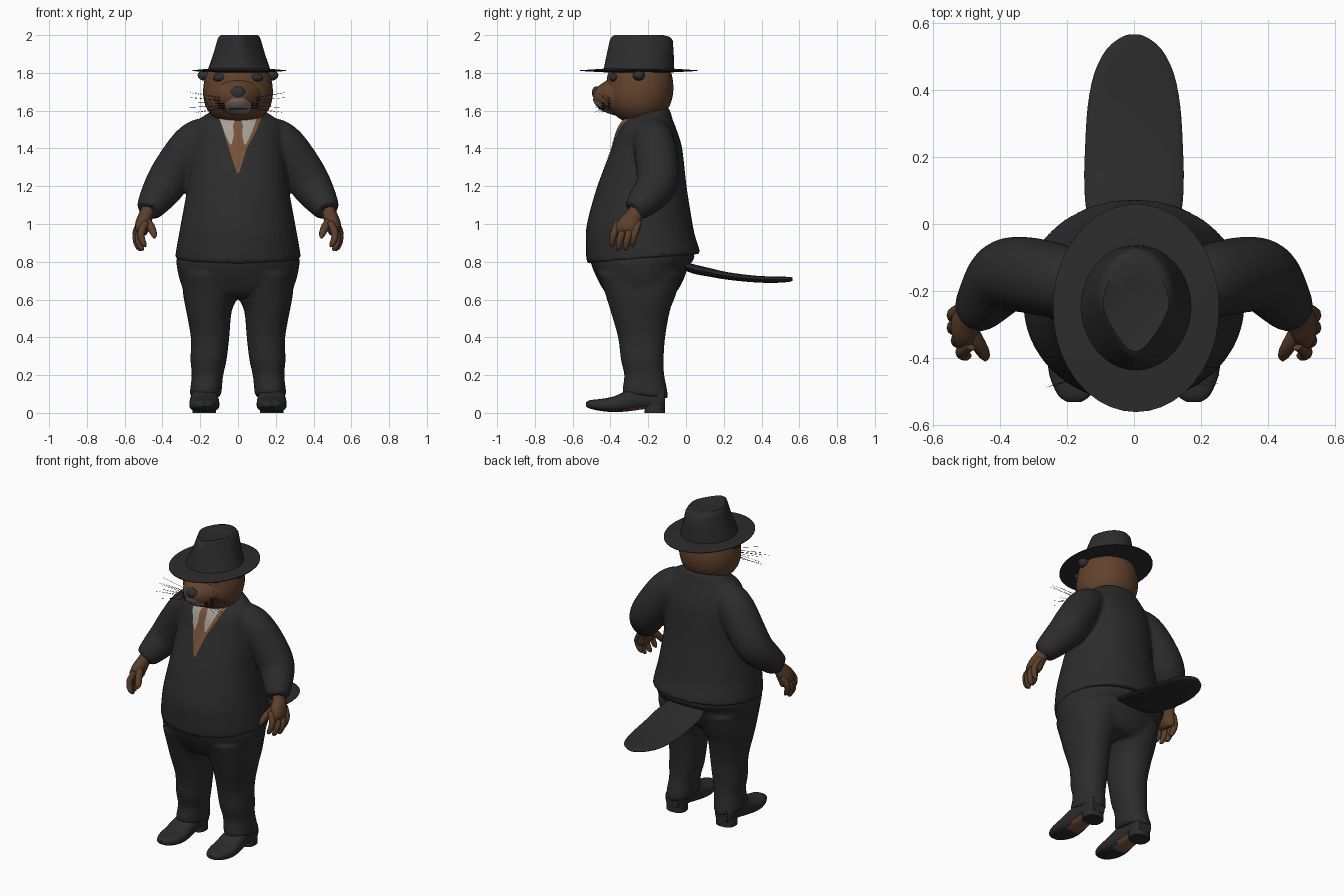
import bpy, bmesh, math, random
from mathutils import Vector
from mathutils.bvhtree import BVHTree

if "Cube" in bpy.data.objects:
    bpy.data.objects.remove(bpy.data.objects["Cube"])

random.seed(4)


def material(name, r, g, b):
    m = bpy.data.materials.new(name)
    m.diffuse_color = (r, g, b, 1)
    m.use_nodes = True
    m.node_tree.nodes["Principled BSDF"].inputs["Base Color"].default_value = m.diffuse_color
    return m


CLOTH = material("charcoal cloth", .025, .025, .025)
FUR = material("brown fur", .122, .055, .026)
SKIN = material("dark brown paw", .105, .050, .025)
TIE = material("light brown", .18, .085, .04)
SHIRT = material("off white", .37, .345, .30)
MUZZLE = material("grey muzzle", .22, .19, .165)
DARK = material("dark grey", .030, .030, .032)
BLACK = material("black", .010, .010, .010)

XY = (Vector((1, 0, 0)), Vector((0, 1, 0)))
XZ = (Vector((1, 0, 0)), Vector((0, 0, 1)))


def shade(me, mat, angle=40):
    me.materials.clear()
    me.materials.append(mat)
    for p in me.polygons:
        p.use_smooth = True
    me.set_sharp_from_angle(angle=math.radians(angle))


def finish(name, bm, mat):
    bmesh.ops.recalc_face_normals(bm, faces=bm.faces)
    me = bpy.data.meshes.new(name)
    bm.to_mesh(me)
    bm.free()
    shade(me, mat)
    ob = bpy.data.objects.new(name, me)
    bpy.context.collection.objects.link(ob)
    return ob


def spline(st, sub):
    """Catmull-Rom resampling of the stations."""
    out = []
    for i in range(len(st) - 1):
        p0, p1, p2, p3 = st[max(i - 1, 0)], st[i], st[i + 1], st[min(i + 2, len(st) - 1)]
        for k in range(sub):
            t = k / sub
            out.append([.5 * (2 * b + (c - a) * t + (2 * a - 5 * b + 4 * c - d) * t * t
                              + (3 * b - a - 3 * c + d) * t ** 3)
                        for a, b, c, d in zip(p0, p1, p2, p3)])
    return out + [list(st[-1])]


def tube(name, stations, mat, frame=None, n=24, sub=3, e=1.0, tilt=None):
    """Loft through stations (x, y, z, radius u, radius v)."""
    st = spline(stations, sub) if sub > 1 else stations
    bm = bmesh.new()
    rings = []
    for i, s in enumerate(st):
        c = Vector(s[:3])
        if frame:
            u, v = frame
        else:
            t = (Vector(st[min(i + 1, len(st) - 1)][:3]) - Vector(st[max(i - 1, 0)][:3])).normalized()
            u = t.cross(Vector((0, 1, 0))).normalized()
            v = u.cross(t)
        ring = []
        for k in range(n):
            a = 2 * math.pi * k / n
            ca, sa = math.cos(a), math.sin(a)
            p = c + u * s[3] * math.copysign(abs(ca) ** e, ca) + v * s[4] * math.copysign(abs(sa) ** e, sa)
            if tilt:
                p.z += tilt(p, c)
            ring.append(bm.verts.new(p))
        rings.append(ring)
    for a, b in zip(rings, rings[1:]):
        for k in range(n):
            bm.faces.new((a[k], a[(k + 1) % n], b[(k + 1) % n], b[k]))
    bm.faces.new(rings[0])
    bm.faces.new(rings[-1])
    return finish(name, bm, mat)


def fuse(name, parts, mat, voxel=.011, smooth=6):
    """Merge overlapping parts into one softly blended skin."""
    bm = bmesh.new()
    for o in parts:
        bm.from_mesh(o.data)
        bpy.data.objects.remove(o)
    ob = finish(name, bm, mat)
    r = ob.modifiers.new("merge", 'REMESH')
    r.mode, r.voxel_size = 'VOXEL', voxel
    s = ob.modifiers.new("soften", 'SMOOTH')
    s.factor, s.iterations = .5, smooth
    dg = bpy.context.evaluated_depsgraph_get()
    me = bpy.data.meshes.new_from_object(ob.evaluated_get(dg))
    ob.modifiers.clear()
    ob.data = me
    shade(me, mat, 60)
    return ob


def ball(name, c, r, mat):
    bm = bmesh.new()
    bmesh.ops.create_uvsphere(bm, u_segments=16, v_segments=10, radius=1)
    for v in bm.verts:
        v.co = Vector([c[i] + v.co[i] * r[i] for i in range(3)])
    return finish(name, bm, mat)


def drape(name, targets, rows, mat, lift=.004, cols=8):
    """Thin plate of rows (z, x left, x right) laid on the front of the targets."""
    trees = [BVHTree.FromPolygons([v.co for v in o.data.vertices],
                                  [p.vertices[:] for p in o.data.polygons]) for o in targets]
    fine = []
    for a, b in zip(rows, rows[1:]):
        fine += [[p + (q - p) * k / 5 for p, q in zip(a, b)] for k in range(5)]
    fine.append(rows[-1])
    bm = bmesh.new()
    grid = []
    for z, x0, x1 in fine:
        line = []
        for k in range(cols + 1):
            x = x0 + (x1 - x0) * k / cols
            hits = [t.ray_cast(Vector((x, -2, z)), Vector((0, 1, 0)))[0] for t in trees]
            y = min([h.y for h in hits if h] or [-.3])
            line.append(bm.verts.new((x, y - lift, z)))
        grid.append(line)
    for a, b in zip(grid, grid[1:]):
        for k in range(cols):
            bm.faces.new((a[k], a[k + 1], b[k + 1], b[k]))
    return finish(name, bm, mat)


def bands(rows):
    """(z, front y, back y, half width) to stations."""
    return [(0, (f + b) / 2, z, w, (b - f) / 2) for z, f, b, w in rows]


# Coat: hem rises to the back, collar rises to the nape
coat = [tube("coat_body", bands([
    (.795, -.50, .05, .315), (.80, -.525, .075, .332), (.90, -.53, .055, .32), (1.0, -.525, .035, .303),
    (1.2, -.47, .003, .268), (1.4, -.393, -.02, .25), (1.5, -.36, -.05, .24),
    (1.55, -.33, -.07, .21), (1.59, -.29, -.09, .15), (1.60, -.27, -.12, .11)]),
    CLOTH, XY, n=40, e=.96,
    tilt=lambda p, c: .08 * (p.y + .5) * max(0, 1 - (c.z - .8) / .15)
    + .25 * (p.y - c.y) * max(0, (c.z - 1.55) / .05))]

# Trousers
trousers = [tube("trouser_seat", bands([(.90, -.49, .03, .30), (.82, -.505, .045, .325), (.78, -.50, .015, .325),
                                        (.70, -.465, -.015, .308), (.63, -.42, -.06, .275),
                                        (.61, -.36, -.12, .22)]), CLOTH, XY, n=32, e=.94)]
LEG = [(.74, .30, .0, -.465, -.02), (.62, .29, .0, -.425, -.055), (.54, .275, .033, -.40, -.085),
       (.40, .25, .046, -.36, -.11), (.28, .252, .060, -.345, -.118), (.20, .245, .078, -.327, -.115),
       (.12, .254, .086, -.337, -.098), (.088, .253, .09, -.333, -.097)]
SHOE = [(-.53, .045, .02, .01), (-.51, .045, .048, .022), (-.45, .042, .074, .032),
        (-.38, .046, .08, .042), (-.30, .066, .074, .057), (-.22, .08, .065, .06),
        (-.14, .08, .062, .06), (-.11, .08, .045, .05)]

for s, side in ((1, "right"), (-1, "left")):
    trousers.append(tube("trouser_leg_" + side, [(s * (o + i) / 2, (f + b) / 2, z, (o - i) / 2, (b - f) / 2)
                                                 for z, o, i, f, b in LEG], CLOTH, XY, e=.9,
                         tilt=lambda p, c: -.1 * (p.y - c.y) if c.z < .14 else 0))
    # Shoe with a brown instep underneath and a heel block
    shoe = tube("shoe_" + side, [(s * .178, y, z, w, h) for y, z, w, h in SHOE], CLOTH, XZ, e=.75)
    shoe.data.materials.append(TIE)
    for p in shoe.data.polygons:
        if p.normal.z < -.6 and -.36 < p.center.y < -.2 and abs(p.center.x - s * .178) < .05:
            p.material_index = 1
    tube("heel_" + side, [(s * .178, -.165, z, .062, .055) for z in (0, .06)], CLOTH, XY, sub=1, e=.8)

    # Sleeve
    coat.append(tube("sleeve_" + side, [(s * x, y, z, r, r) for x, y, z, r in (
        (.12, -.19, 1.50, .06), (.18, -.18, 1.47, .098), (.25, -.165, 1.41, .112), (.335, -.15, 1.29, .113),
        (.39, -.16, 1.20, .108), (.44, -.22, 1.125, .088), (.473, -.265, 1.075, .068),
        (.476, -.268, 1.07, .05))], CLOTH))
    # Paw: palm, four curled fingers and a thumb
    tube("palm_" + side, [(s * .465, -.25, 1.10, .036, .038), (s * .486, -.272, 1.05, .038, .044),
                          (s * .503, -.30, 1.0, .041, .062), (s * .512, -.315, .96, .034, .064),
                          (s * .518, -.318, .945, .014, .05)], SKIN, n=16)
    for i, y in enumerate((-.37, -.335, -.297, -.26)):
        drop, shift = (.02, 0, 0, .022)[i], (-.026, -.012, 0, 0)[i]
        tube(f"finger_{side}_{i + 1}", [(s * (x + shift), y + dy, z + drop, r, r) for x, dy, z, r in (
            (.512, .01, .99, .017), (.535, -.006, .945, .02), (.538, -.016, .91, .018),
            (.525, -.022, .875, .015), (.513, -.022, .86, .005))], SKIN, n=10)
    tube("thumb_" + side, [(s * x, y, z, r, r) for x, y, z, r in (
        (.49, -.31, 1.02, .024), (.462, -.36, .985, .022), (.445, -.39, .945, .017),
        (.443, -.405, .925, .005))], SKIN, n=10)

fuse("trousers", trousers, CLOTH)
jacket = fuse("coat", coat, CLOTH)

# Shirt opening, tie and collar plates
drape("neck_opening", [jacket], [(1.27, -.006, .006), (1.40, -.048, .046), (1.50, -.08, .10),
                                 (1.565, -.10, .125)], TIE)
for s, side in ((1, "right"), (-1, "left")):
    drape("shirt_" + side, [jacket],
          [(1.42, s * .034, s * .042), (1.47, s * .022, s * .066),
           (1.52, s * .026, s * .086), (1.565, s * .014, s * .101)], SHIRT, .008)

# Flat paddle tail
tube("tail", [(0, y, z, w, h) for y, z, w, h in (
    (-.06, .80, .11, .02), (.03, .765, .14, .025), (.12, .745, .148, .023), (.22, .725, .146, .02),
    (.35, .71, .138, .018), (.45, .705, .118, .017), (.52, .706, .082, .015),
    (.555, .707, .04, .012), (.565, .708, .012, .006))], CLOTH, XZ, n=28)

# Head and muzzle
skull = tube("head", [(0, y, z, a, b) for z, y, a, b in (
    (1.53, -.24, .06, .05), (1.56, -.25, .12, .105), (1.61, -.25, .165, .155), (1.67, -.25, .183, .178),
    (1.73, -.245, .183, .178), (1.79, -.245, .17, .17), (1.84, -.245, .14, .15))], FUR, XY, n=32)
muzzle = tube("muzzle", [(0, y, z, a, b) for y, z, a, b in (
    (-.28, 1.685, .155, .125), (-.36, 1.682, .132, .112), (-.42, 1.675, .102, .085),
    (-.46, 1.673, .070, .060), (-.483, 1.678, .042, .036), (-.49, 1.68, .018, .016))], FUR, XZ, n=28)
face = [skull, muzzle]
drape("chin_patch", face, [(1.585, -.05, .05), (1.615, -.072, .072), (1.64, -.068, .068),
                           (1.665, -.03, .03)], MUZZLE)
drape("mouth", face, [(1.606, -.05, .05), (1.613, -.05, .05)], DARK, .007)
ball("nose", (0, -.474, 1.695), (.042, .024, .034), DARK)

for s, side in ((1, "right"), (-1, "left")):
    ball("eye_" + side, (s * .097, -.382, 1.775), (.036, .024, .021), DARK)
    ball("ear_" + side, (s * .176, -.25, 1.787), (.038, .032, .028), DARK)
    # Whiskers and their dark roots
    for i in range(10):
        z = 1.615 + .012 * (i % 5)
        x = .075 + .024 * (i // 5)
        y = -.443 + .027 * (i // 5)
        end = (s * random.uniform(.19, .27), y + random.uniform(-.05, .03), z + (z - 1.635) * 1.2)
        tube(f"whisker_{side}_{i + 1}", [(s * x * .8, y + .02, z, .0012, .0012),
                                         (*end, .0006, .0006)], BLACK, n=3, sub=1)
        ball(f"whisker_root_{side}_{i + 1}", (s * x, y + .008, z), (.010, .009, .003), BLACK)

# Hat: thin oval brim and a crown pinched to the front
tube("hat_brim", [(.006, -.25, z, a, b) for z, a, b in (
    (1.803, .15, .18), (1.810, .248, .31), (1.814, .248, .31), (1.822, .16, .19))], CLOTH, XY, n=40, sub=1)
crown = tube("hat_crown", [(.006, y, z, a, b) for z, y, a, b in (
    (1.81, -.25, .168, .188), (1.90, -.242, .137, .177), (1.972, -.237, .116, .167),
    (1.99, -.24, .109, .155), (2.0, -.25, .10, .13), (1.99, -.25, .06, .08))],
    CLOTH, XY, n=40, sub=1)
for v in crown.data.vertices:
    pinch = max(0, min(1, (-.24 - v.co.y) / .16)) * max(0, (v.co.z - 1.81) / .19)
    v.co.x *= 1 - .5 * pinch
